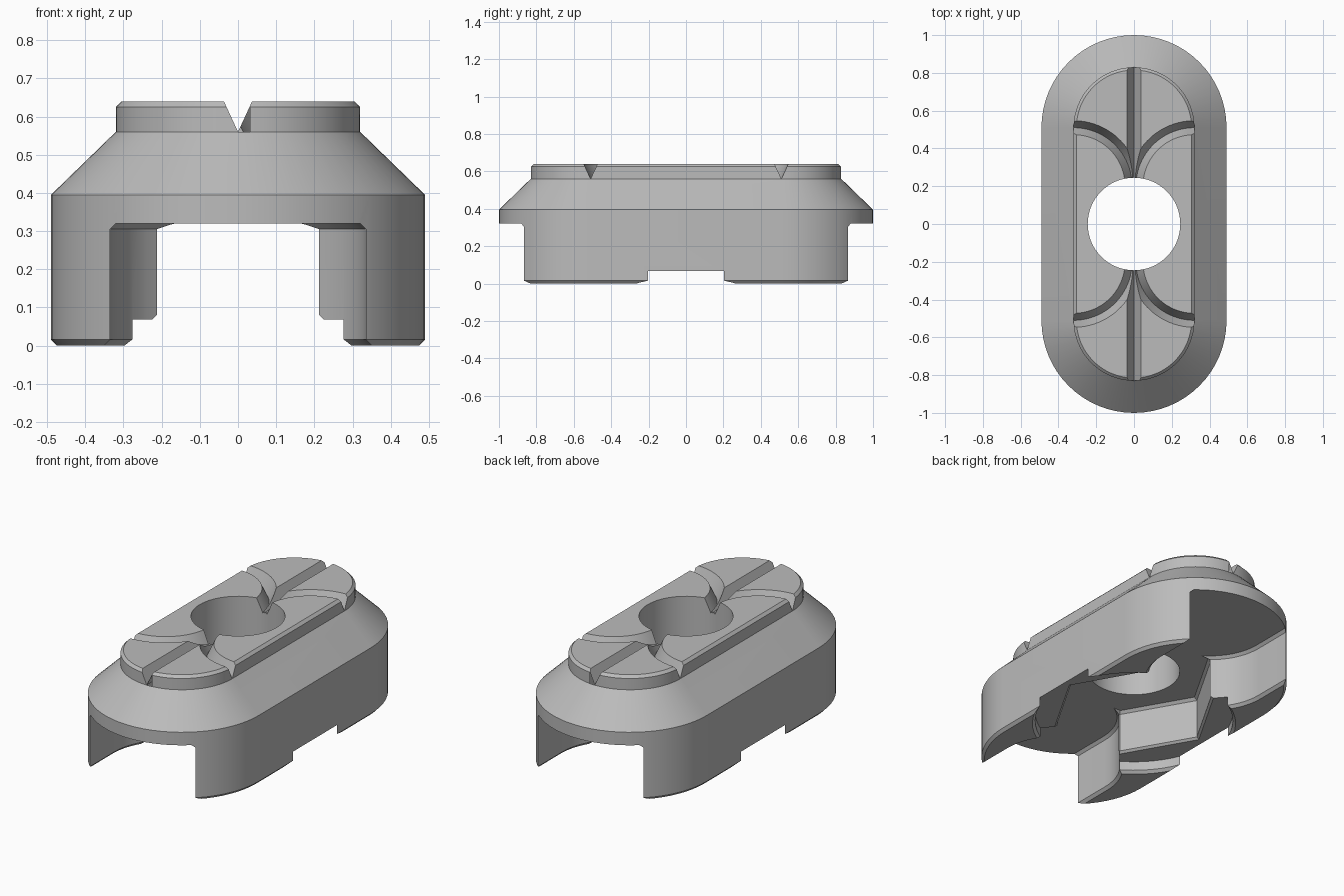
import bpy, bmesh, math
from math import sin, cos, pi, sqrt

cube = bpy.data.objects.get("Cube")
if cube:
    bpy.data.objects.remove(cube, do_unlink=True)

grey = bpy.data.materials.new("mid grey")
grey.use_nodes = True
grey.diffuse_color = (0.5, 0.5, 0.5, 1)
grey.node_tree.nodes["Principled BSDF"].inputs["Base Color"].default_value = (0.5, 0.5, 0.5, 1)


def loft(name, loops):
    """Closed solid through loops of equal point count."""
    bm = bmesh.new()
    rings = [[bm.verts.new(p) for p in loop] for loop in loops]
    n = len(rings[0])
    for a, b in zip(rings, rings[1:]):
        for i in range(n):
            j = (i + 1) % n
            bm.faces.new((a[i], a[j], b[j], b[i]))
    bm.faces.new(rings[0][::-1])
    bm.faces.new(rings[-1])
    bmesh.ops.recalc_face_normals(bm, faces=bm.faces)
    mesh = bpy.data.meshes.new(name)
    bm.to_mesh(mesh)
    bm.free()
    mesh.materials.append(grey)
    obj = bpy.data.objects.new(name, mesh)
    bpy.context.collection.objects.link(obj)
    return obj


def arc(cx, cy, r, a0, a1, n):
    return [(cx + r * cos(a0 + (a1 - a0) * i / n), cy + r * sin(a0 + (a1 - a0) * i / n))
            for i in range(n + 1)]


def at(points, z):
    return [(x, y, z) for x, y in points]


def stadium(r):
    return arc(0, 0.51, r, 0, pi, 32) + arc(0, -0.51, r, pi, 2 * pi, 32)


def ring(r, n, turn=0):
    return arc(0, 0, r, turn, turn + 2 * pi, n)[:-1]


def bay(r, s):
    """U-shaped outline that opens through one end."""
    pts = [(r, 1.2)] + arc(0, 0.64, r, 0, -pi, 32) + [(-r, 1.2)]
    return [(x, s * y) for x, y in pts]


# Main body: straight skirt, sloped shoulder, raised chamfered pad
body = loft("clamp_body", [at(stadium(r), z) for r, z in (
    (0.475, 0), (0.49, 0.016), (0.49, 0.395), (0.32, 0.56), (0.32, 0.625), (0.305, 0.64))])

cutters = []

# Hexagonal pocket and round recess underneath
cutters.append(loft("hex_cutter", [at(ring(r, 6), z) for r, z in (
    (0.475, 0.045), (0.457, 0.065), (0.44, 0.08), (0.44, 0.305), (0.423, 0.32))]))
cutters.append(loft("recess_cutter", [at(ring(r, 64), z) for r, z in (
    (0.565, -0.02), (0.545, 0), (0.53, 0.016), (0.53, 0.068))]))

# Open bays at both ends
for s in (1, -1):
    cutters.append(loft("bay_cutter", [at(bay(r, s), z) for r, z in (
        (0.37, -0.02), (0.35, 0), (0.335, 0.016), (0.335, 0.305), (0.32, 0.32))]))

# Through hole
cutters.append(loft("hole_cutter", [at(ring(0.245, 64), z) for z in (-0.1, 0.8)]))

# Straight V groove along the top
vee = ((0, 0.56), (0.0555, 0.68), (-0.0555, 0.68))
cutters.append(loft("straight_groove_cutter",
                    [[(x, y, z) for x, z in vee] for y in (-1.1, 1.1)]))

# Four curved V grooves sweeping from the hole to the sides
for sx in (1, -1):
    for sy in (1, -1):
        loops = []
        for i in range(33):
            a = math.radians(75 + 115 * i / 32)
            loops.append([(sx * (0.32 + (0.31 + d) * cos(a)),
                           sy * (0.20 + (0.31 + d) * sin(a)), z) for d, z in vee])
        cutters.append(loft("curved_groove_cutter", loops))

for c in cutters:
    c.hide_render = True
    m = body.modifiers.new(c.name, "BOOLEAN")
    m.operation = "DIFFERENCE"
    m.solver = "EXACT"
    m.object = c

# Bake the cuts and drop the cutters
bpy.context.view_layer.update()
graph = bpy.context.evaluated_depsgraph_get()
baked = bpy.data.meshes.new_from_object(body.evaluated_get(graph))
body.modifiers.clear()
body.data = baked
for c in cutters:
    bpy.data.objects.remove(c, do_unlink=True)
baked.materials.clear()
baked.materials.append(grey)
for p in baked.polygons:
    p.material_index = 0

for o in bpy.context.selected_objects:
    o.select_set(False)
body.select_set(True)
bpy.context.view_layer.objects.active = body
bpy.ops.object.shade_smooth_by_angle(angle=math.radians(25))
